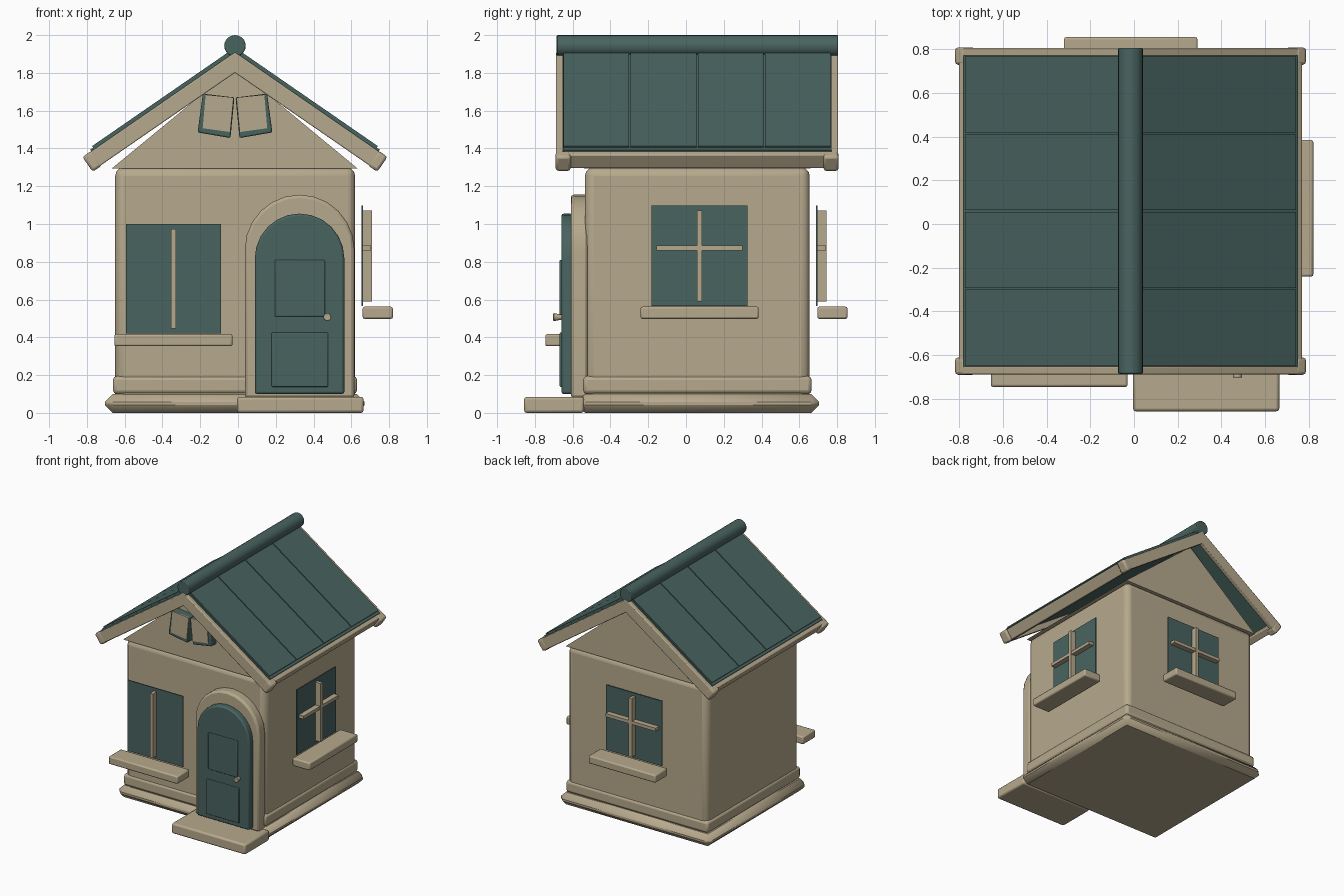
import bpy, bmesh
from math import sin, cos, pi, radians
from mathutils import Matrix

cube = bpy.data.objects.get("Cube")
if cube:
    bpy.data.objects.remove(cube)


def material(name, rgb):
    m = bpy.data.materials.new(name)
    m.use_nodes = True
    m.diffuse_color = (*rgb, 1)
    m.node_tree.nodes["Principled BSDF"].inputs["Base Color"].default_value = (*rgb, 1)
    return m


TAN = material("warm_tan", (0.47, 0.395, 0.265))
GREEN = material("dark_green", (0.066, 0.127, 0.117))
MID = -0.016                      # centre line of the house
made = []


def finish(name, bm, mat, bevel=0, segments=2, matrix=None):
    bmesh.ops.recalc_face_normals(bm, faces=bm.faces)
    mesh = bpy.data.meshes.new(name)
    bm.to_mesh(mesh)
    bm.free()
    mesh.materials.append(mat)
    ob = bpy.data.objects.new(name, mesh)
    bpy.context.collection.objects.link(ob)
    if matrix:
        ob.matrix_world = matrix
    if bevel:
        mod = ob.modifiers.new("Bevel", "BEVEL")
        mod.width, mod.segments = bevel, segments
        mod.limit_method = "ANGLE"
    made.append(ob)
    return ob


def box(name, x, y, z, mat, bevel=0, segments=2, matrix=None):
    bm = bmesh.new()
    bmesh.ops.create_cube(bm, size=1)
    for v in bm.verts:
        for i, (lo, hi) in enumerate((x, y, z)):
            v.co[i] = hi if v.co[i] > 0 else lo
    return finish(name, bm, mat, bevel, segments, matrix)


def prism(name, outline, y0, y1, mat, bevel=0, segments=2):
    """Extrude an outline of (x, z) points along y."""
    bm = bmesh.new()
    face = bm.faces.new([bm.verts.new((x, y0, z)) for x, z in outline])
    ext = bmesh.ops.extrude_face_region(bm, geom=[face])
    for v in ext["geom"]:
        if isinstance(v, bmesh.types.BMVert):
            v.co.y = y1
    return finish(name, bm, mat, bevel, segments)


# Base, walls and gable
box("plinth", (-0.705, 0.67), (-0.575, 0.705), (0, 0.1), TAN, 0.042, 1)
box("skirting", (-0.662, 0.63), (-0.545, 0.665), (0.1, 0.195), TAN, 0.02)
box("walls", (-0.65, 0.62), (-0.535, 0.655), (0.05, 1.3), TAN, 0.045, 3)
prism("gable", [(-0.667, 1.295), (0.632, 1.295), (MID, 1.83)], -0.54, 0.66, TAN)
box("doorstep", (-0.005, 0.665), (-0.857, -0.54), (0, 0.085), TAN, 0.014)

# Roof: d runs down the slope from the ridge, n is the offset from its surface
PITCH, APEX = radians(34.6), 1.91


def slope(d, n, side):
    if d == 0:
        return (MID, APEX + n / cos(PITCH))
    return (MID + side * (d * cos(PITCH) + n * sin(PITCH)),
            APEX - d * sin(PITCH) + n * cos(PITCH))


def slope_slab(name, side, d0, d1, n0, n1, y0, y1, mat, bevel=0):
    prism(name, [slope(d0, n0, side), slope(d1, n0, side),
                 slope(d1, n1, side), slope(d0, n1, side)], y0, y1, mat, bevel)


Y0, Y1, PANELS = -0.652, 0.77, 4
for side, label in ((1, "left"), (-1, "right")):
    slope_slab(label + "_roof_slab", side, 0, 0.925, -0.045, 0.01, Y0, Y1, GREEN)
    width = (Y1 - Y0) / PANELS
    for i in range(PANELS):
        slope_slab(f"{label}_roof_panel_{i + 1}", side, 0, 0.905, 0.005, 0.02,
                   Y0 + i * width + 0.004, Y0 + (i + 1) * width - 0.004, GREEN)
    slope_slab(label + "_fascia", side, 0.9, 0.958, -0.09, 0, Y0, Y1, TAN, 0.008)
    for end, y in (("front", -0.69), ("back", 0.728)):
        slope_slab(f"{label}_{end}_eave_end", side, 0.92, 0.98, -0.094, 0.002,
                   y, y + 0.08, TAN, 0.014)

# Barge boards run over the ridge as one chevron at each end
chevron = [slope(0, 0, 1), slope(0.972, 0, 1), slope(0.972, -0.09, 1),
           slope(0, -0.09, 1), slope(0.972, -0.09, -1), slope(0.972, 0, -1)]
for end, y in (("front", -0.688), ("back", 0.768)):
    prism(end + "_barge_board", chevron, y, y + 0.038, TAN, 0.006)

bm = bmesh.new()
bmesh.ops.create_cone(bm, cap_ends=True, segments=20, radius1=0.057, radius2=0.057,
                      depth=1.49, matrix=Matrix.Translation((MID, 0.06, 1.943))
                      @ Matrix.Rotation(pi / 2, 4, "X"))
finish("ridge_roll", bm, GREEN, 0.006)


# Arched door with surround, panels and knob
def arch(cx, half, z0, spring, steps=12):
    curve = [(cx + half * cos(pi * i / steps), spring + half * sin(pi * i / steps))
             for i in range(steps + 1)]
    return [(cx - half, z0), (cx + half, z0)] + curve


DOOR = 0.326
prism("door_surround", arch(DOOR, 0.29, 0.08, 0.865), -0.61, -0.52, TAN, 0.016)
prism("door", arch(DOOR, 0.237, 0.1, 0.818), -0.66, -0.6, GREEN, 0.012)
box("upper_door_panel", (0.195, 0.46), (-0.669, -0.65), (0.51, 0.81), GREEN, 0.005)
box("lower_door_panel", (0.178, 0.477), (-0.669, -0.65), (0.138, 0.425), GREEN, 0.005)
bm = bmesh.new()
bmesh.ops.create_cone(bm, cap_ends=True, segments=12, radius1=0.012, radius2=0.022,
                      depth=0.05, matrix=Matrix.Translation((0.473, -0.678, 0.507))
                      @ Matrix.Rotation(pi / 2, 4, "X"))
finish("door_knob", bm, TAN, 0.005)


# Windows are built facing -y and turned to their wall
def window(label, x, y, turn, half, z0, z1, cross, sill_half, sill_z):
    m = Matrix.Translation((x, y, 0)) @ Matrix.Rotation(radians(turn), 4, "Z")
    rim = 0.046
    bm = bmesh.new()
    corners = ((-half, z0), (half, z0), (half, z1), (-half, z1))
    face = bm.faces.new([bm.verts.new((a, 0, b)) for a, b in corners])
    bmesh.ops.inset_region(bm, faces=[face], thickness=rim)
    bmesh.ops.delete(bm, geom=[face], context="FACES")
    ext = bmesh.ops.extrude_face_region(bm, geom=bm.faces[:], use_keep_orig=True)
    for v in ext["geom"]:
        if isinstance(v, bmesh.types.BMVert):
            v.co.y = -0.08
    finish(label + "_window_frame", bm, TAN, matrix=m)
    box(label + "_window_mullion", (-0.014, 0.014), (-0.05, 0),
        (z0 + rim, z1 - rim), TAN, matrix=m)
    if cross:
        box(label + "_window_crossbar", (rim - half, half - rim), (-0.045, 0),
            (cross - 0.013, cross + 0.013), TAN, matrix=m)
    box(label + "_window_pane", (0.02 - half, half - 0.02), (-0.002, 0.007),
        (z0 + 0.02, z1 - 0.02), GREEN, matrix=m)
    box(label + "_window_sill", (-sill_half, sill_half), (-0.16, 0),
        (sill_z, sill_z + 0.064), TAN, 0.01, matrix=m)


window("front", -0.342, -0.585, 0, 0.272, 0.4, 1.02, None, 0.313, 0.353)
window("left", 0.66, 0.072, 90, 0.274, 0.545, 1.118, 0.872, 0.313, 0.498)
window("back", -0.015, 0.695, 180, 0.274, 0.545, 1.118, 0.872, 0.305, 0.498)

# Attic vent: two tilted panels with green rims
rim = [(0.17, 1.69), (0.198, 1.485), (0.024, 1.455), (0.003, 1.67)]
leaf = [(0.155, 1.685), (0.171, 1.507), (0.026, 1.487), (0.008, 1.67)]
for side, label in ((1, "left"), (-1, "right")):
    prism(label + "_vent_rim", [(MID + side * x, z) for x, z in rim],
          -0.6, -0.53, GREEN, 0.008)
    prism(label + "_vent_leaf", [(MID + side * x, z) for x, z in leaf],
          -0.606, -0.59, TAN)

# Smooth the rounded edges while keeping flat faces crisp
bpy.ops.object.select_all(action="DESELECT")
for ob in made:
    ob.select_set(True)
bpy.context.view_layer.objects.active = made[0]
bpy.ops.object.shade_smooth_by_angle(angle=radians(30))
